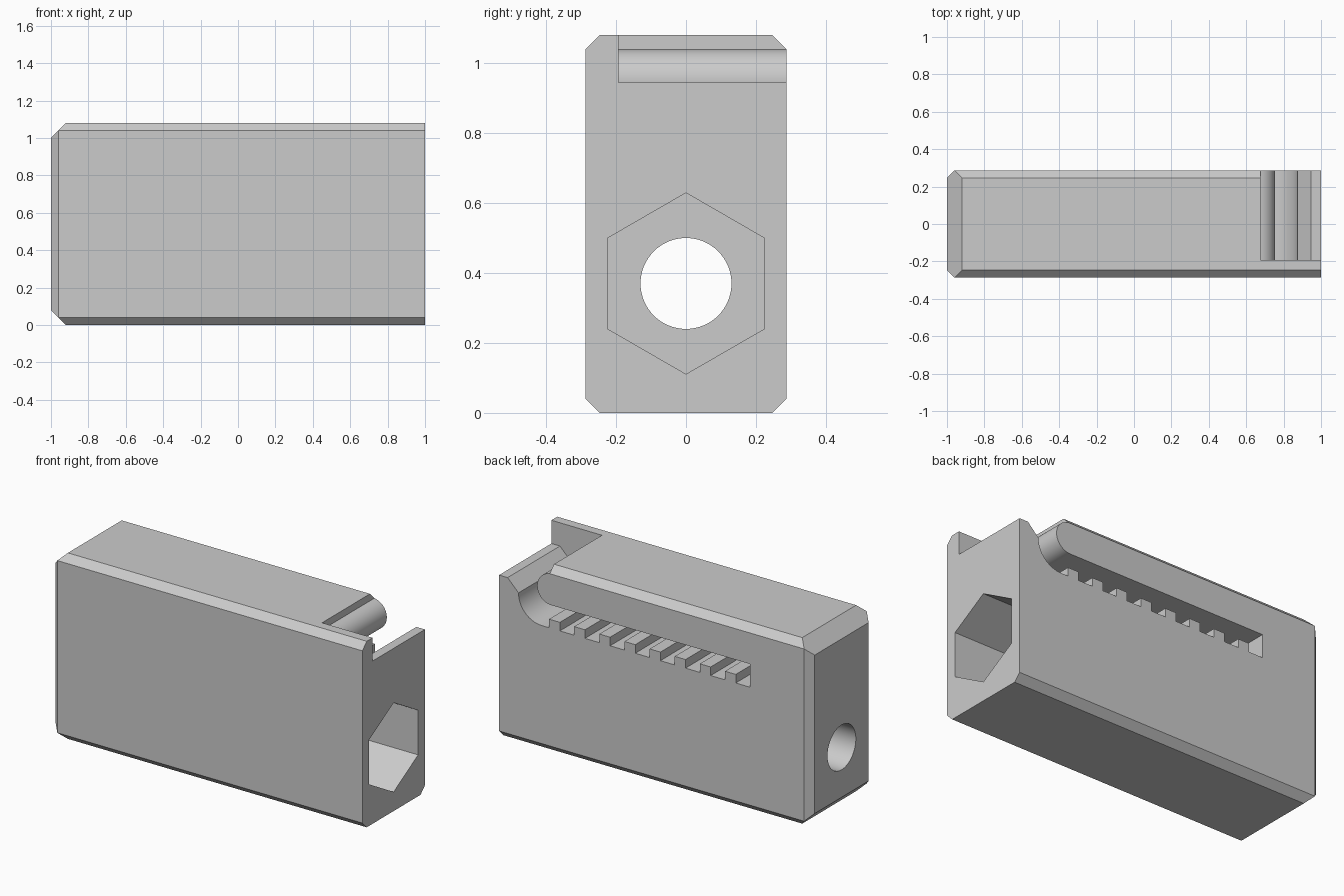
import bpy, bmesh
from math import sin, cos, pi, radians

cube = bpy.data.objects.get("Cube")
if cube:
    bpy.data.objects.remove(cube, do_unlink=True)

grey = bpy.data.materials.new("plain_grey")
grey.use_nodes = True
COLOUR = (0.6, 0.6, 0.6, 1)
grey.diffuse_color = COLOUR
grey.node_tree.nodes["Principled BSDF"].inputs["Base Color"].default_value = COLOUR

W, H, C = 0.287, 1.08, 0.04      # half width, height, chamfer


def finish(bm, name):
    bmesh.ops.recalc_face_normals(bm, faces=bm.faces)
    mesh = bpy.data.meshes.new(name)
    bm.to_mesh(mesh)
    bm.free()
    mesh.materials.append(grey)
    ob = bpy.data.objects.new(name, mesh)
    bpy.context.collection.objects.link(ob)
    return ob


def prism(name, points, offset):
    """Extrude a closed outline along an offset."""
    bm = bmesh.new()
    face = bm.faces.new([bm.verts.new(p) for p in points])
    ext = bmesh.ops.extrude_face_region(bm, geom=[face])["geom"]
    verts = [v for v in ext if isinstance(v, bmesh.types.BMVert)]
    bmesh.ops.translate(bm, vec=offset, verts=verts)
    return finish(bm, name)


def arc(cx, cz, r, start, end, n):
    angles = [radians(start + (end - start) * i / n) for i in range(n + 1)]
    return [(cx + r * cos(a), cz + r * sin(a)) for a in angles]


def ring(r, n, x):
    """Polygon around the bore axis with a corner pointing up."""
    return [(x, r * sin(2 * pi * i / n), 0.37 + r * cos(2 * pi * i / n)) for i in range(n)]


# Chamfered body: right end, tapered left end
bm = bmesh.new()
for s in (-1, 1):
    for top in (0, 1):
        z = lambda d: H - d if top else d
        for x, y, d in ((1, W, C), (1, W - C, 0), (-1 + C, W, C),
                        (-1 + 2 * C, W - C, 0), (-1, W - C, 2 * C)):
            bm.verts.new((x, s * y, z(d)))
bmesh.ops.convex_hull(bm, input=bm.verts)
bmesh.ops.dissolve_limit(bm, angle_limit=0.01, verts=bm.verts, edges=bm.edges)
body = finish(bm, "rack_block")

# Toothed slot outline: throat, rounded nose, slot ceiling, teeth, curved floor
FLOOR, TOOTH, CEILING, END = 0.725, 0.775, 0.86, -0.613
outline = [(1.1, 1.2), (0.675, 1.2)]
outline += arc(0.665, 0.95, 0.09, 83.6, -90, 24)
outline += [(END, CEILING), (END, FLOOR)]
for i in range(8):
    x = END + 0.092 + 0.1615 * i          # left side of each tooth
    outline += [(x, FLOOR), (x, TOOTH), (x + 0.0695, TOOTH), (x + 0.0695, FLOOR)]
outline += arc(0.725, 0.875, 0.15, -90, 0, 16)
outline += [(0.945, 0.945), (1.1, 0.945)]

cutters = [
    prism("slot_cutter", [(x, -0.193, z) for x, z in outline], (0, 0.6, 0)),
    prism("bore_cutter", ring(0.13, 64, -1.2), (2.4, 0, 0)),
    prism("hex_cutter", ring(0.259, 6, -0.6), (1.8, 0, 0)),
]
for cutter in cutters:
    cutter.hide_render = True
    mod = body.modifiers.new(cutter.name, "BOOLEAN")
    mod.operation, mod.solver, mod.object = "DIFFERENCE", "EXACT", cutter

# Bake the cuts and drop the helpers
bpy.context.view_layer.update()
graph = bpy.context.evaluated_depsgraph_get()
baked = bpy.data.meshes.new_from_object(body.evaluated_get(graph))
body.modifiers.clear()
body.data = baked
baked.name = "rack_block"
for cutter in cutters:
    bpy.data.objects.remove(cutter, do_unlink=True)

bpy.ops.object.select_all(action="DESELECT")
body.select_set(True)
bpy.context.view_layer.objects.active = body
bpy.ops.object.shade_smooth_by_angle(angle=radians(20))
